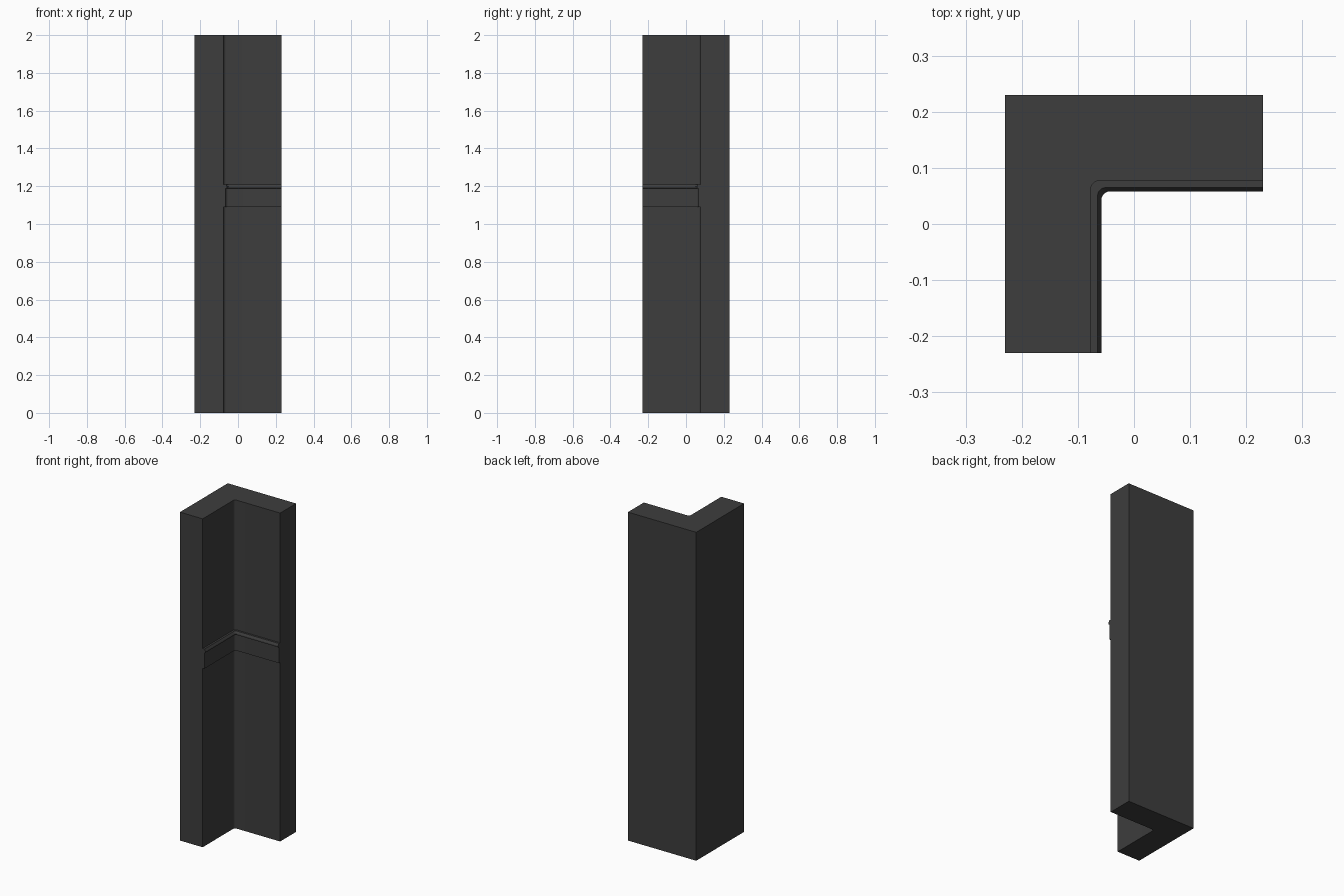
import bpy, bmesh, math

cube = bpy.data.objects.get("Cube")
if cube:
    bpy.data.objects.remove(cube, do_unlink=True)

HALF = 0.23      # half width of the corner column
WALL = 0.077     # distance of the inner wall faces from the centre lines
HEIGHT = 2.0

charcoal = bpy.data.materials.new("charcoal")
charcoal.use_nodes = True
colour = (0.047, 0.047, 0.047, 1)
charcoal.diffuse_color = colour
charcoal.node_tree.nodes["Principled BSDF"].inputs["Base Color"].default_value = colour


def inner_path(depth, radius=0.015, steps=6):
    """Inner wall line with a small rounded corner, moved out by depth."""
    a, b = depth - WALL, WALL - depth
    points = [(a, -HALF)]
    for i in range(steps + 1):
        t = math.pi * (1 - 0.5 * i / steps)
        points.append((a + radius + radius * math.cos(t),
                       b - radius + radius * math.sin(t)))
    return points + [(HALF, b)]


def finish(bm, name):
    bmesh.ops.recalc_face_normals(bm, faces=bm.faces)
    mesh = bpy.data.meshes.new(name)
    bm.to_mesh(mesh)
    bm.free()
    mesh.materials.append(charcoal)
    obj = bpy.data.objects.new(name, mesh)
    bpy.context.collection.objects.link(obj)
    bpy.ops.object.select_all(action='DESELECT')
    obj.select_set(True)
    bpy.context.view_layer.objects.active = obj
    bpy.ops.object.shade_smooth_by_angle(angle=math.radians(30))


# L-shaped corner column
bm = bmesh.new()
outline = inner_path(0) + [(HALF, HALF), (-HALF, HALF), (-HALF, -HALF)]
base = bm.faces.new([bm.verts.new((x, y, 0)) for x, y in outline])
top = bmesh.ops.extrude_face_region(bm, geom=[base], use_keep_orig=True)
verts = [v for v in top["geom"] if isinstance(v, bmesh.types.BMVert)]
bmesh.ops.translate(bm, verts=verts, vec=(0, 0, HEIGHT))
finish(bm, "corner_column")

# Rail moulding swept along the inner walls: (depth, height)
section = [(-0.002, 1.09), (0.011, 1.09), (0.011, 1.187), (0.019, 1.19),
           (0.019, 1.198), (0.012, 1.21), (-0.002, 1.21)]
bm = bmesh.new()
rows = [[bm.verts.new((x, y, z)) for x, y in inner_path(d)] for d, z in section]
for row, following in zip(rows, rows[1:] + rows[:1]):
    for i in range(len(row) - 1):
        bm.faces.new((row[i], row[i + 1], following[i + 1], following[i]))
for end in (0, -1):
    bm.faces.new([row[end] for row in rows])
finish(bm, "rail_moulding")
